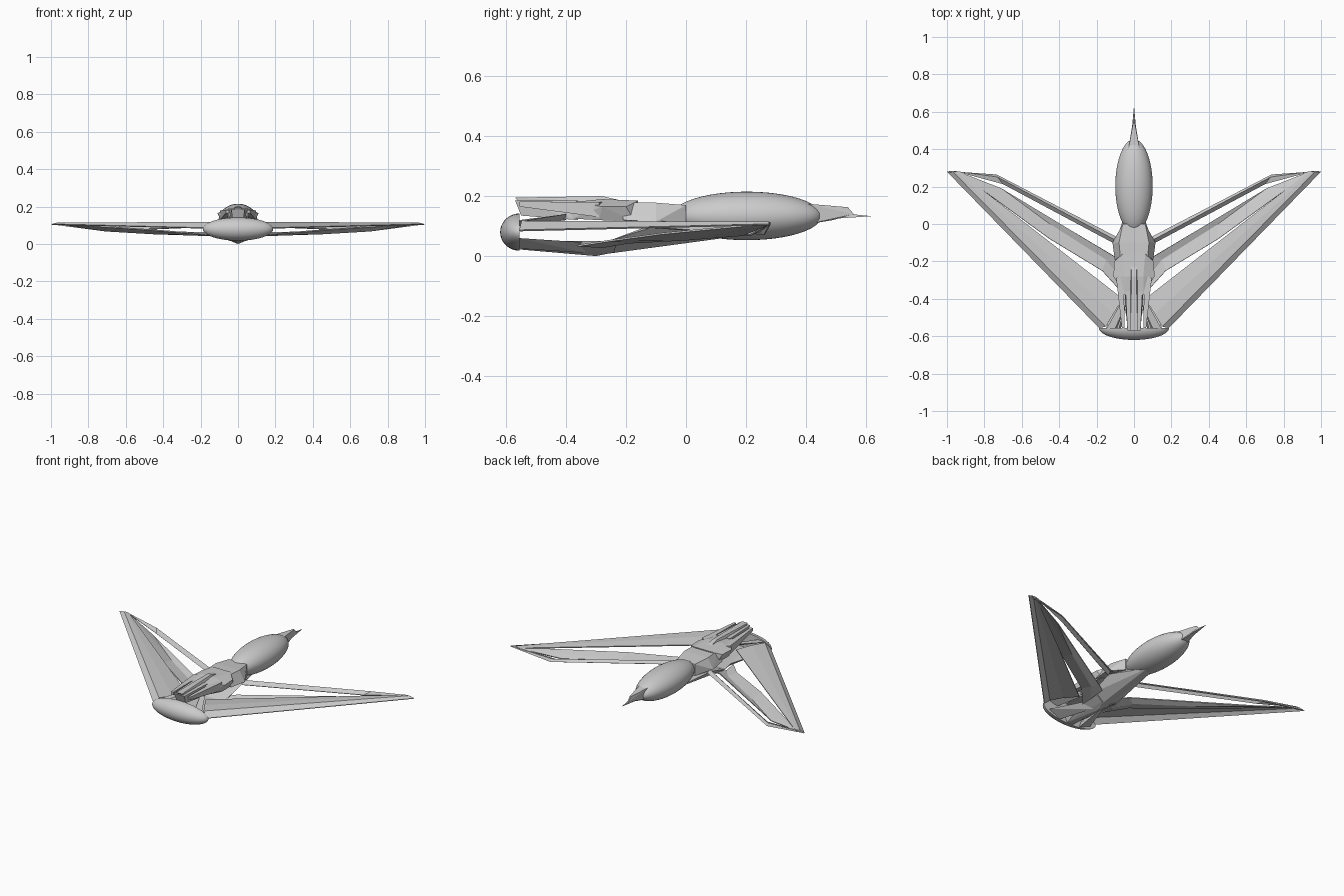
import bpy, bmesh, math
from mathutils import Vector


def make(name, bm):
    bmesh.ops.recalc_face_normals(bm, faces=bm.faces)
    me = bpy.data.meshes.new(name)
    bm.to_mesh(me)
    bm.free()
    ob = bpy.data.objects.new(name, me)
    bpy.context.collection.objects.link(ob)
    return ob


def mirror(ob):
    m = ob.modifiers.new("mirror", "MIRROR")
    m.use_clip = False
    return ob


def hull(name, pts, both=True):
    """Convex faceted block; both=True adds the points mirrored over x."""
    bm = bmesh.new()
    if both:
        pts = pts + [(-x, y, z) for x, y, z in pts if x]
    for p in pts:
        bm.verts.new(p)
    r = bmesh.ops.convex_hull(bm, input=bm.verts)
    bmesh.ops.delete(bm, geom=list({v for v in r["geom_interior"]
                                    if isinstance(v, bmesh.types.BMVert)}), context="VERTS")
    return make(name, bm)


def blade(name, rails, thick):
    """Strip of faces between neighbouring rails, thickened and mirrored."""
    bm = bmesh.new()
    rows = [[bm.verts.new(p) for p in r] for r in rails]
    for a, b in zip(rows, rows[1:]):
        for i in range(len(a) - 1):
            bm.faces.new((a[i], a[i + 1], b[i + 1], b[i]))
    bmesh.ops.remove_doubles(bm, verts=bm.verts, dist=1e-5)
    ob = make(name, bm)
    s = ob.modifiers.new("thickness", "SOLIDIFY")
    s.thickness, s.offset = thick, 0
    return mirror(ob)


def ellipsoid(name, loc, radii, cut_y=None):
    bm = bmesh.new()
    bmesh.ops.create_uvsphere(bm, u_segments=40, v_segments=24, radius=1)
    for v in bm.verts:
        x, y, z = v.co
        v.co = Vector((x * radii[0], z * radii[1], y * radii[2])) + Vector(loc)
    if cut_y is not None:
        r = bmesh.ops.bisect_plane(bm, geom=bm.verts[:] + bm.edges[:] + bm.faces[:], dist=1e-5,
                                   plane_co=(0, cut_y, 0), plane_no=(0, 1, 0), clear_outer=True)
        bmesh.ops.holes_fill(bm, edges=[e for e in bm.edges if e.is_boundary])
    ob = make(name, bm)
    bpy.context.view_layer.objects.active = ob
    ob.select_set(True)
    bpy.ops.object.shade_smooth_by_angle(angle=math.radians(35))
    ob.select_set(False)
    return ob


# Smooth rear pod and front half dome
ellipsoid("rear_pod", (0, 0.203, 0.134), (0.1, 0.25, 0.081))
ellipsoid("front_dome", (0, -0.555, 0.08), (0.188, 0.065, 0.062), -0.555)

# Tail cone with thin spike
hull("tail_cone", [(0.03, 0.40, 0.105), (0.03, 0.40, 0.175), (0.012, 0.49, 0.167), (0.004, 0.54, 0.163),
                   (0.004, 0.56, 0.14), (0.012, 0.49, 0.12)])
hull("tail_spike", [(0.012, 0.5, 0.125), (0.008, 0.5, 0.145), (0.001, 0.62, 0.133)])

# Upper faceted hull
hull("neck", [(0.06, 0.0, 0.1), (0.06, 0.0, 0.17), (0.115, -0.1, 0.115), (0.08, -0.1, 0.178),
              (0.1, -0.21, 0.12), (0.07, -0.21, 0.18)])
hull("mid_hull", [(0.085, -0.17, 0.115), (0.105, -0.2, 0.165), (0.06, -0.16, 0.185),
                  (0.11, -0.28, 0.165), (0.05, -0.28, 0.19), (0.09, -0.29, 0.12),
                  (0.05, -0.38, 0.125), (0.05, -0.38, 0.18)])
hull("front_spar", [(0.05, -0.36, 0.12), (0.045, -0.36, 0.185), (0.035, -0.57, 0.185), (0.03, -0.55, 0.135)])
hull("dorsal_fin", [(0.02, -0.17, 0.175), (0.012, -0.28, 0.2), (0.02, -0.57, 0.195), (0.02, -0.55, 0.17)])

# Side cannons on the upper hull
for side in (-1, 1):
    hull("side_rail", [(side * x, y, z) for x, y, z in
         [(0.095, -0.29, 0.13), (0.055, -0.27, 0.13), (0.095, -0.29, 0.18), (0.055, -0.27, 0.18),
          (0.065, -0.555, 0.165), (0.05, -0.555, 0.165), (0.065, -0.555, 0.182), (0.05, -0.555, 0.182)]], False)
    # Struts spreading from the spar to the dome
    hull("upper_strut", [(side * x, y, z) for x, y, z in
         [(0.03, -0.40, 0.12), (0.06, -0.40, 0.14), (0.03, -0.40, 0.14),
          (0.09, -0.557, 0.10), (0.145, -0.557, 0.115), (0.1, -0.557, 0.12)]], False)
    hull("lower_strut", [(side * x, y, z) for x, y, z in
         [(0.02, -0.33, 0.01), (0.06, -0.33, 0.045), (0.02, -0.33, 0.045),
          (0.07, -0.557, 0.025), (0.15, -0.557, 0.06), (0.08, -0.557, 0.06)]], False)

# Belly keel reaching back under the pod
hull("belly_keel", [(0.02, -0.555, 0.022), (0.03, -0.555, 0.05), (0.0, -0.3, 0.0), (0.06, -0.3, 0.042),
                    (0.09, -0.23, 0.05), (0.03, -0.24, 0.012)])
hull("belly_wedge", [(0.09, -0.26, 0.05), (0.02, -0.26, 0.008), (0.06, -0.1, 0.11), (0.1, -0.1, 0.1),
                     (0.04, 0.0, 0.055), (0.02, 0.14, 0.062), (0.03, 0.05, 0.1)])

# Wings: front blade, middle blade, rear arm, all meeting at the tip
T = (0.945, 0.28, 0.11)
blade("front_blade", [[(0.185, -0.555, 0.085), (0.995, 0.277, 0.105)],
                      [(0.15, -0.548, 0.115), (0.965, 0.278, 0.112)],
                      [(0.11, -0.48, 0.115), (0.95, 0.279, 0.111)],
                      [(0.06, -0.40, 0.105), (0.935, 0.28, 0.108)]], 0.006)
blade("middle_blade", [[(0.07, -0.36, 0.035), (0.17, -0.25, 0.052), (0.45, -0.08, 0.075), T],
                       [(0.08, -0.28, 0.03), (0.15, -0.19, 0.045), (0.45, -0.0, 0.055), (0.94, 0.281, 0.108)],
                       [(0.07, -0.19, 0.05), (0.11, -0.17, 0.06), (0.71, 0.19, 0.07), (0.93, 0.276, 0.105)]], 0.006)
blade("rear_arm", [[(0.1, -0.105, 0.095), (0.7, 0.215, 0.07), T],
                   [(0.1, -0.085, 0.115), (0.73, 0.25, 0.085), (0.96, 0.281, 0.11)],
                   [(0.1, -0.068, 0.1), (0.735, 0.262, 0.072), (0.99, 0.28, 0.105)]], 0.006)
hull("tip_right", [(0.92, 0.265, 0.105), (0.93, 0.278, 0.11), (1.0, 0.28, 0.106), (0.975, 0.26, 0.104),
                   (0.96, 0.27, 0.112)], False)
hull("tip_left", [(-0.92, 0.265, 0.105), (-0.93, 0.278, 0.11), (-1.0, 0.28, 0.106), (-0.975, 0.26, 0.104),
                  (-0.96, 0.27, 0.112)], False)
